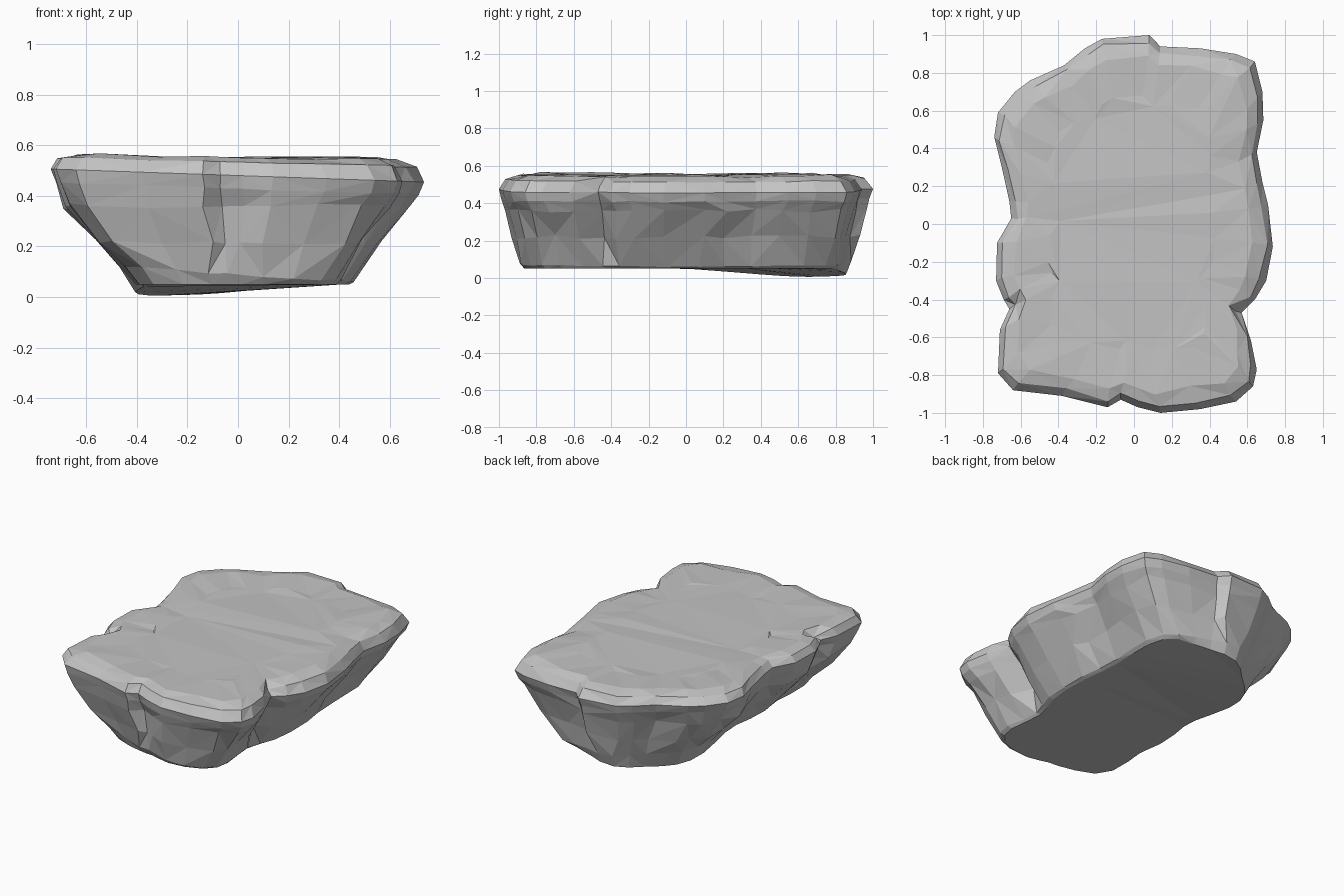
import bpy
import bmesh
import random
from mathutils import Vector

random.seed(7)
cube = bpy.data.objects.get("Cube")
if cube:
    bpy.data.objects.remove(cube, do_unlink=True)


def make_material(name, color):
    material = bpy.data.materials.new(name)
    material.use_nodes = True
    material.diffuse_color = color
    material.node_tree.nodes["Principled BSDF"].inputs["Base Color"].default_value = color
    return material


# Widest outline of the slab, counterclockwise, one side at a time
front_edge = [(-.07, -.93), (.02, -.97), (.14, -1), (.35, -.98), (.54, -.94), (.63, -.86)]
left_edge = [(.65, -.77), (.62, -.62), (.57, -.47), (.64, -.4), (.7, -.3), (.735, -.12),
             (.71, .1), (.68, .22), (.65, .38), (.685, .55), (.68, .7), (.64, .86)]
back_edge = [(.54, .9), (.35, .93), (.14, .94), (.08, 1), (-.17, .98), (-.26, .93),
             (-.37, .84), (-.55, .76), (-.63, .7)]
right_edge = [(-.72, .59), (-.74, .46), (-.7, .3), (-.66, .12), (-.65, .03), (-.725, -.1),
              (-.73, -.3), (-.69, -.4), (-.66, -.45), (-.71, -.56), (-.72, -.79)]
corner_edge = [(-.64, -.88), (-.38, -.91), (-.14, -.97)]
outline = [Vector(p) for p in front_edge + left_edge + back_edge + right_edge + corner_edge]
count = len(outline)

# Outline with its notches worn away, for the foot of the slab
worn = [(outline[i - 1] + outline[i] * 2 + outline[(i + 1) % count]) / 4 for i in range(count)]
left_cleft = left_edge[2]
right_cleft = right_edge[8]
side_clefts = [i for i, p in enumerate(outline)
               if any((p - Vector(c)).length < .001 for c in (left_cleft, right_cleft))]


def underside_height(x, y):
    """Flat base that sags toward the back right corner."""
    return max(0, .05 - .11 * max(0, y) * max(0, .3 - x))


def top_height(x, y):
    """Shallow dish, highest at the corners."""
    return .54 + .05 * x * x + .016 * y * y


def jiggle(amount):
    return random.uniform(-amount, amount)


def side_ring(points, height, scale_x, scale_y, jitter=0, tilt=0, pinch=1):
    """Ring of the flank; tilt lowers its left side, pinch deepens side clefts."""
    ring = []
    for i, p in enumerate(points):
        cut = pinch if i in side_clefts else 1
        x = p.x * scale_x * cut + jiggle(jitter)
        y = p.y * scale_y + jiggle(jitter)
        ring.append(Vector((x, y, height - tilt * p.x + jiggle(jitter))))
    return ring


def base_ring():
    """Edge of the underside, a little wider on the left."""
    ring = []
    for p in worn:
        x, y = p.x * (.61 if p.x > 0 else .56), p.y * .875
        ring.append(Vector((x, y, underside_height(x, y))))
    return ring


def top_ring(scale, drop, left_drop, jitter):
    """Ring of the upper face, sloping down on the left."""
    ring = []
    for i, p in enumerate(outline):
        x = p.x * scale + jiggle(jitter)
        y = p.y * (.2 + scale * .8) + jiggle(jitter)
        fall = drop * (2 if i in side_clefts else 1) + left_drop * max(0, p.x)
        ring.append(Vector((x, y, top_height(x, y) - fall + jiggle(jitter) * .3)))
    return ring


rings = [
    base_ring(),
    side_ring(worn, .09, .64, .9, jitter=.005, tilt=.04),
    side_ring(outline, .22, .77, .92, jitter=.012, pinch=.96),
    side_ring(outline, .36, .92, .955, jitter=.012, pinch=.95),
    side_ring(outline, .43, .975, .985, jitter=.005, tilt=.03, pinch=.97),
    side_ring(outline, .48, 1, 1, tilt=.035),
    top_ring(.955, .02, .045, .008),
    top_ring(.86, 0, .025, .015),
    top_ring(.6, 0, 0, .02),
]

# Stone slab: rings joined by triangles with irregular diagonals
bm = bmesh.new()
loops = [[bm.verts.new(point) for point in ring] for ring in rings]
for lower, upper in zip(loops, loops[1:]):
    for i in range(count):
        j = (i + 1) % count
        a, b, c, d = lower[i], lower[j], upper[j], upper[i]
        if random.random() < .5:
            bm.faces.new((a, b, c))
            bm.faces.new((a, c, d))
        else:
            bm.faces.new((a, b, d))
            bm.faces.new((b, c, d))
base = bm.faces.new(list(reversed(loops[0])))
crown = bm.faces.new(loops[-1])
bmesh.ops.triangulate(bm, faces=[base, crown], ngon_method='BEAUTY')
bmesh.ops.recalc_face_normals(bm, faces=bm.faces)

mesh = bpy.data.meshes.new("stone_slab")
bm.to_mesh(mesh)
bm.free()
slab = bpy.data.objects.new("stone_slab", mesh)
bpy.context.collection.objects.link(slab)
mesh.materials.append(make_material("grey stone", (.55, .55, .55, 1)))
